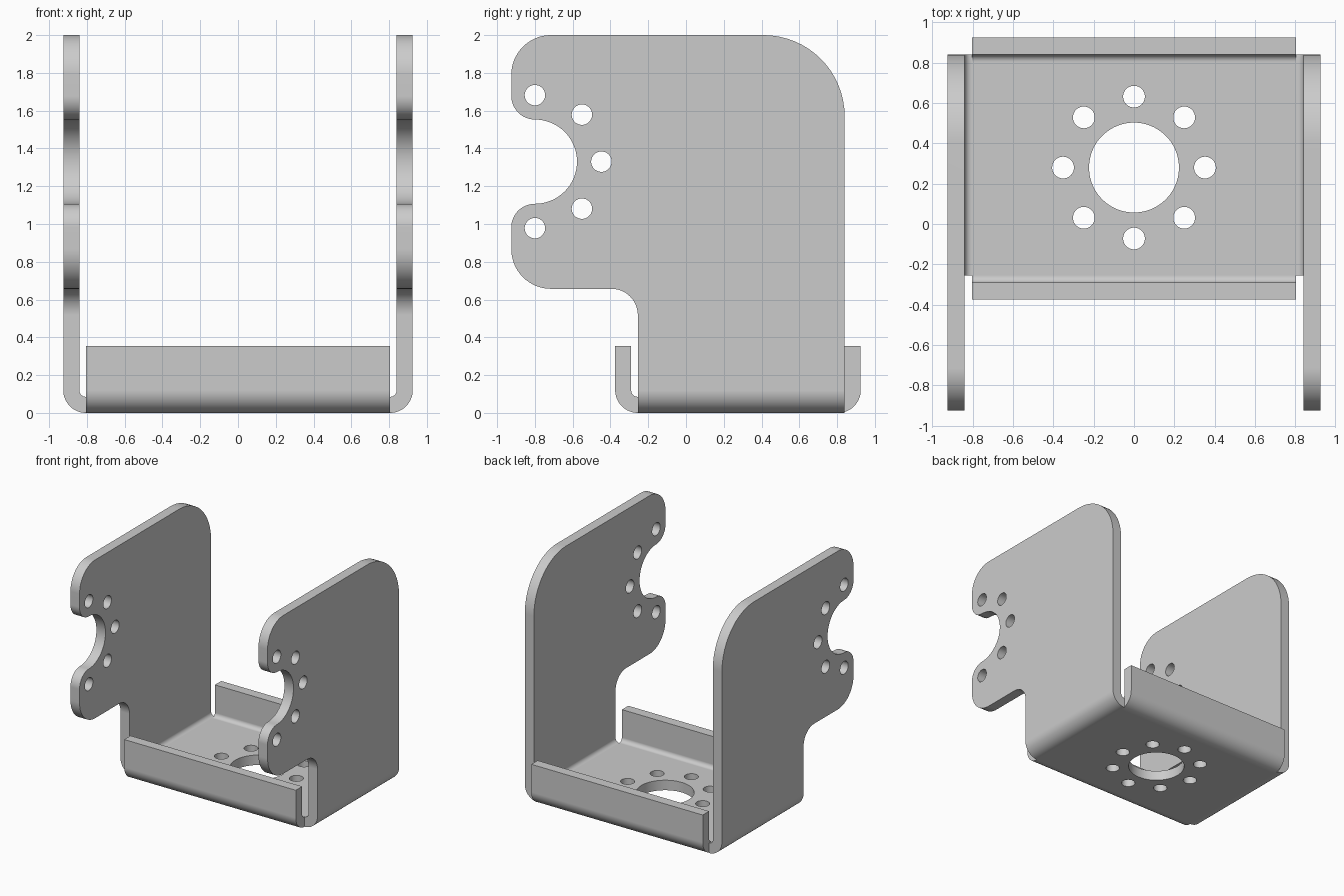
import bpy
from math import cos, sin, pi, radians
from mathutils import Vector

if "Cube" in bpy.data.objects:
    bpy.data.objects.remove(bpy.data.objects["Cube"], do_unlink=True)

W, T = 0.925, 0.085            # outer half width, sheet thickness
BEND, INNER = 0.12, 0.035      # outer and inner bend radius
FLAT = W - BEND                # where the flat floor ends
FRONT, BACK = -0.255, W - T    # floor limits along y
HUB_R, RING_R, HOLE_R = 0.223, 0.352, 0.054

steel = bpy.data.materials.new("plain grey steel")
steel.use_nodes = True
grey = (0.6, 0.6, 0.6, 1)
steel.diffuse_color = grey
steel.node_tree.nodes["Principled BSDF"].inputs["Base Color"].default_value = grey


def rounded(corners, steps=16):
    """Polygon from (a, b, radius) corners, each rounded by a tangent arc."""
    pts, n = [], len(corners)
    for i, (a, b, r) in enumerate(corners):
        p = Vector((a, b))
        if r == 0:
            pts.append(p)
            continue
        u = (Vector(corners[i - 1][:2]) - p).normalized()
        v = (Vector(corners[(i + 1) % n][:2]) - p).normalized()
        centre = p + (u + v) * r           # all corners are square
        for k in range(steps + 1):
            t = k / steps * pi / 2
            q = centre - v * r * cos(t) - u * r * sin(t)
            if not pts or (q - pts[-1]).length > 1e-5:
                pts.append(q)
    return pts


def circle(a, b, r, steps=48):
    return [Vector((a + r * cos(2 * pi * k / steps), b + r * sin(2 * pi * k / steps)))
            for k in range(steps)]


def prism(name, pts, axis, lo, hi):
    """Extrude a closed outline along the x, y or z axis."""
    place = {"x": lambda p, d: (d, p.x, p.y),
             "y": lambda p, d: (p.x, d, p.y),
             "z": lambda p, d: (p.x, p.y, d)}[axis]
    n = len(pts)
    verts = [place(p, d) for d in (lo, hi) for p in pts]
    faces = [list(range(n))[::-1], list(range(n, 2 * n))]
    faces += [(i, (i + 1) % n, n + (i + 1) % n, n + i) for i in range(n)]
    if axis == "y":
        faces = [list(f)[::-1] for f in faces]
    area = sum(pts[i - 1].x * pts[i].y - pts[i].x * pts[i - 1].y for i in range(n))
    if area < 0:
        faces = [list(f)[::-1] for f in faces]
    mesh = bpy.data.meshes.new(name)
    mesh.from_pydata(verts, [], faces)
    mesh.materials.append(steel)
    obj = bpy.data.objects.new(name, mesh)
    bpy.context.collection.objects.link(obj)
    return obj


def combine(obj, tool, operation):
    """Apply a boolean and discard the tool."""
    mod = obj.modifiers.new("cut", "BOOLEAN")
    mod.object, mod.operation, mod.solver = tool, operation, "EXACT"
    bpy.context.view_layer.objects.active = obj
    bpy.ops.object.modifier_apply(modifier=mod.name)
    bpy.data.objects.remove(tool, do_unlink=True)


def finish(obj):
    bpy.ops.object.select_all(action="DESELECT")
    obj.select_set(True)
    bpy.context.view_layer.objects.active = obj
    bpy.ops.object.shade_smooth_by_angle(angle=radians(30))
    mod = obj.modifiers.new("flat faces", "WEIGHTED_NORMAL")
    mod.keep_sharp = True


# Bent U channel: floor and both side plates
channel = rounded([(-W, 2, 0), (-W, 0, BEND), (W, 0, BEND), (W, 2, 0),
                   (BACK, 2, 0), (BACK, T, INNER), (-BACK, T, INNER), (-BACK, 2, 0)])
bracket = prism("bracket_channel", channel, "y", -1, 1)

# Side outline with the open bearing mouth
MID, MOUTH_Y = 1.33, -0.8
top, low, tip = MID + HUB_R, MID - HUB_R, MOUTH_Y + HUB_R
outline = rounded([(FRONT, -0.1, 0), (BACK, -0.1, 0), (BACK, 2, 0.43), (-W, 2, 0.21),
                   (-W, top, 0.125), (tip, top, HUB_R), (tip, low, HUB_R),
                   (-W, low, 0.125), (-W, 0.657, 0.21), (FRONT, 0.657, 0.14)])
combine(bracket, prism("outline_tool", outline, "x", -1.2, 1.2), "INTERSECT")

# Floor stops at the back bend between the relief gaps
notch = rounded([(-FLAT, FLAT, 0), (FLAT, FLAT, 0), (FLAT, 1, 0), (-FLAT, 1, 0)])
combine(bracket, prism("notch_tool", notch, "z", -0.1, 0.3), "DIFFERENCE")

# Side screw holes around the mouth
for k in range(-2, 3):
    t = k * pi / 4
    hole = circle(MOUTH_Y + RING_R * cos(t), MID + RING_R * sin(t), HOLE_R)
    combine(bracket, prism("hole_tool", hole, "x", -1.2, 1.2), "DIFFERENCE")

# Floor hub opening and its ring of screw holes
HUB_Y = 0.28
combine(bracket, prism("hub_tool", circle(0, HUB_Y, HUB_R, 80), "z", -0.1, 0.3), "DIFFERENCE")
for k in range(8):
    t = k * pi / 4
    hole = circle(RING_R * cos(t), HUB_Y + RING_R * sin(t), HOLE_R)
    combine(bracket, prism("hole_tool", hole, "z", -0.1, 0.3), "DIFFERENCE")
finish(bracket)

# Bent lips at the front and back of the floor
for name, start, s in (("back_lip", FLAT, 1), ("front_lip", FRONT, -1)):
    lip = rounded([(start, 0, 0), (start + s * BEND, 0, BEND), (start + s * BEND, 0.355, 0),
                   (start + s * INNER, 0.355, 0), (start + s * INNER, T, INNER), (start, T, 0)])
    finish(prism(name, lip, "x", -FLAT, FLAT))
